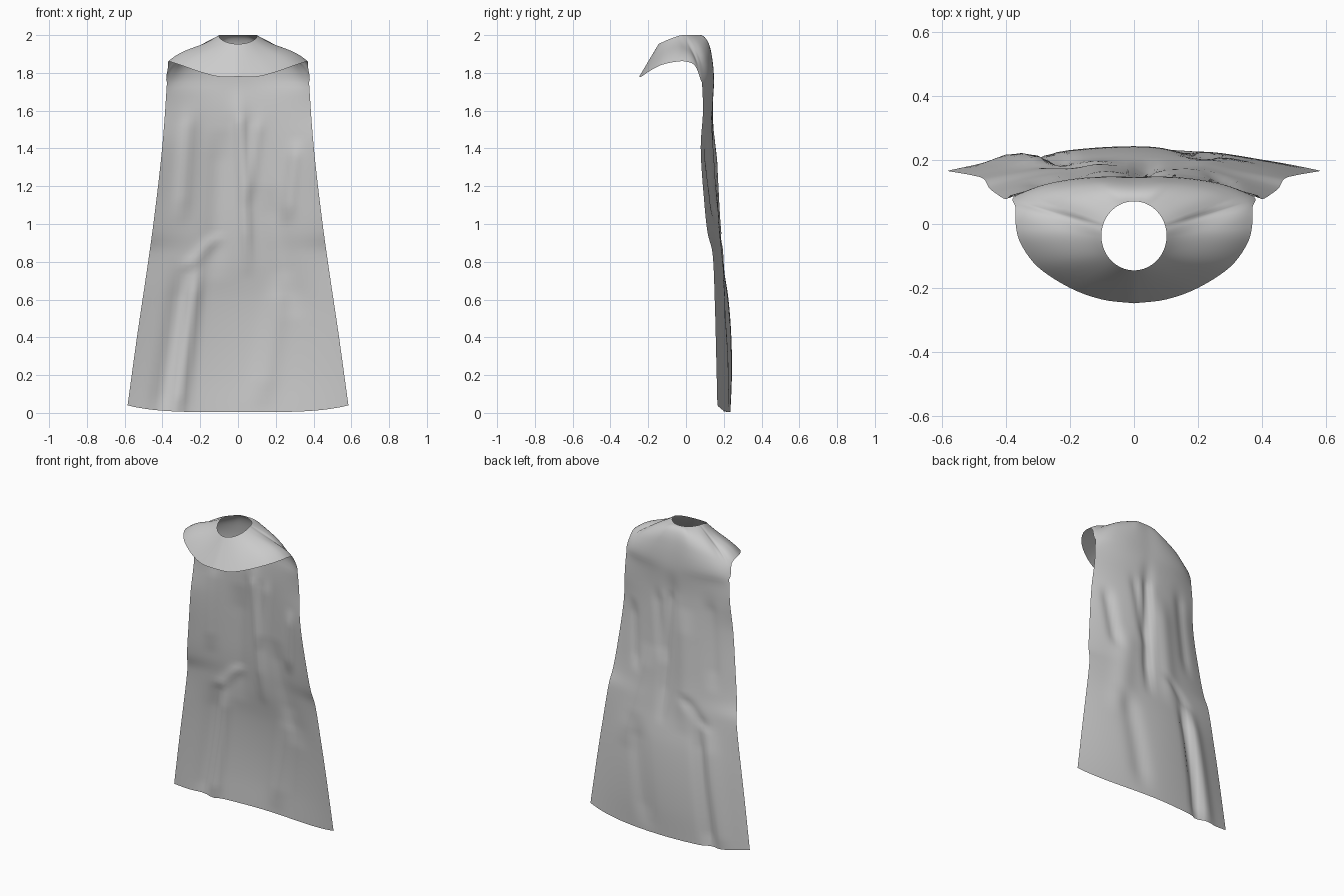
import bpy, bmesh
from math import sin, cos, radians, exp
from mathutils import Vector

if "Cube" in bpy.data.objects:
    bpy.data.objects.remove(bpy.data.objects["Cube"])

SUB = 5      # columns per outline segment
MROWS = 14   # rows over the shoulders
PROWS = 70   # rows down the back


def table(t, pts):
    """Smoothed lookup through (key, value) pairs with ascending keys."""
    n = len(pts)
    if t <= pts[0][0]:
        return pts[0][1]
    for i in range(n - 1):
        (a, va), (b, vb) = pts[i], pts[i + 1]
        if t <= b:
            pa, pb = pts[max(i - 1, 0)], pts[min(i + 2, n - 1)]
            ma = (vb - pa[1]) / (b - pa[0]) * (b - a)
            mb = (pb[1] - va) / (pb[0] - a) * (b - a)
            s = (t - a) / (b - a)
            return (va * (2*s**3 - 3*s*s + 1) + ma * (s**3 - 2*s*s + s)
                    + vb * (3*s*s - 2*s**3) + mb * (s**3 - s*s))
    return pts[-1][1]


# Half outline of the mantle, front centre to back centre: neck angle, x, y, z
RIM = [(0, 0, -.248, 1.78), (20, .10, -.236, 1.78), (40, .20, -.20, 1.805),
       (58, .30, -.135, 1.84), (75, .355, -.06, 1.858), (90, .37, 0, 1.86),
       (100, .37, .05, 1.835), (108, .376, .085, 1.75), (122, .30, .122, 1.75),
       (142, .20, .143, 1.75), (162, .10, .15, 1.75), (180, 0, .148, 1.75)]
CORNER = 7 * SUB   # column where the free side edge starts down
SHOULDER = [(0, 2.0), (.10, 1.998), (.14, 1.976), (.20, 1.952), (.28, 1.922),
            (.34, 1.885), (.38, 1.85)]
# Height tables for the hanging panel
WIDTH = [(0, .59), (.4, .535), (.75, .483), (1, .448), (1.3, .412), (1.5, .393), (1.75, .376)]
EDGE_Y = [(0, .167), (.3, .16), (.6, .152), (.85, .14), (.95, .115), (1.1, .098),
          (1.4, .078), (1.6, .09), (1.75, .085)]
BACK_Y = [(0, .235), (.2, .243), (.4, .24), (.6, .225), (.8, .195), (1, .175),
          (1.2, .163), (1.4, .153), (1.6, .143), (1.75, .15)]
# Folds: x and z at top, x and z at bottom, width, depth
FOLDS = [(0, 1.85, .05, .72, .03, -.024), (-.09, 1.5, -.13, .7, .06, .012),
         (-.21, .82, -.34, -.1, .035, -.03), (-.28, .8, -.43, -.1, .05, .016),
         (.12, 1.6, .05, 1.1, .03, -.012), (.31, 1.45, .26, 1.0, .035, -.016),
         (.16, 1.2, .3, .5, .07, .012), (.24, .75, .12, .02, .06, -.014),
         (-.25, 1.65, -.3, 1.0, .04, -.012), (-.1, .95, -.28, .75, .04, -.012)]


def folds(x, z):
    y = 0
    for x0, z0, x1, z1, w, d in FOLDS:
        t = (z0 - z) / (z0 - z1)
        if 0 < t < 1:
            y += d * min(1, 5 * t, 5 * (1 - t)) * exp(-((x - x0 - (x1 - x0) * t) / w) ** 2)
    return y


def rim_point(k):
    a, x, y, z = [table(k / SUB, [(i, r[c]) for i, r in enumerate(RIM)]) for c in range(4)]
    return radians(a), Vector((x, y, z))


def mantle_point(k, t):
    a, end = rim_point(k)
    ny = -.037 - .108 * cos(a)
    neck = Vector((.102 * sin(a), ny, 2 - .047 * max(0, (-ny - .02) / .125) ** 1.3))
    if a > radians(90):            # rounded over the back of the shoulders
        b = min(1, (a - radians(90)) / radians(18))
        mid = neck.lerp(end, .5)
        over = neck.lerp(end, .9)
        over.z = table(over.x, SHOULDER) + .005
        mid = mid.lerp(over, b)
    else:
        mid = neck.lerp(end, .5)
    p = neck * (1-t)**2 + mid * 2*t*(1-t) + end * t*t
    if a <= radians(108):          # shoulder swell at the sides
        p.z += .02 * sin(a) ** 4 * (4*t*(1-t)) * (t - .35) * 2
    return p


def panel_point(f, t):
    z = 1.75 * (1 - t) + t * (.004 + .036 * abs(f) ** 4)
    x = f * table(z, WIDTH)
    e, b = table(z, EDGE_Y), table(z, BACK_Y)
    y = e + (b - e) * (1 - abs(f) ** (2.3 - .5 * t))
    return Vector((x, y + folds(x, z) * min(1, t * 8), z))


bm = bmesh.new()
half = (len(RIM) - 1) * SUB
cols = [(k, 1) for k in range(half + 1)] + [(k, -1) for k in range(half - 1, 0, -1)]
grid = []
for k, side in cols:
    pts = [mantle_point(k, r / MROWS) for r in range(MROWS + 1)]
    for p in pts:
        p.x *= side
    if k >= CORNER:
        f = side * pts[-1].x * side / .376
        pts += [panel_point(f, r / PROWS) for r in range(1, PROWS + 1)]
    grid.append([bm.verts.new(p) for p in pts])

for i, a in enumerate(grid):
    b = grid[(i + 1) % len(grid)]
    for r in range(min(len(a), len(b)) - 1):
        bm.faces.new((a[r], a[r + 1], b[r + 1], b[r]))

# Relax the seam between mantle and back panel
seam = [v for g in grid if len(g) > MROWS + 1 for v in g[MROWS - 5:MROWS + 8]
        if not v.is_boundary]
for _ in range(4):
    bmesh.ops.smooth_vert(bm, verts=seam, factor=.5, use_axis_x=True,
                          use_axis_y=True, use_axis_z=True)
bmesh.ops.recalc_face_normals(bm, faces=bm.faces)
mesh = bpy.data.meshes.new("cape")
bm.to_mesh(mesh)
bm.free()
cape = bpy.data.objects.new("cape", mesh)
bpy.context.collection.objects.link(cape)
for p in mesh.polygons:
    p.use_smooth = True
